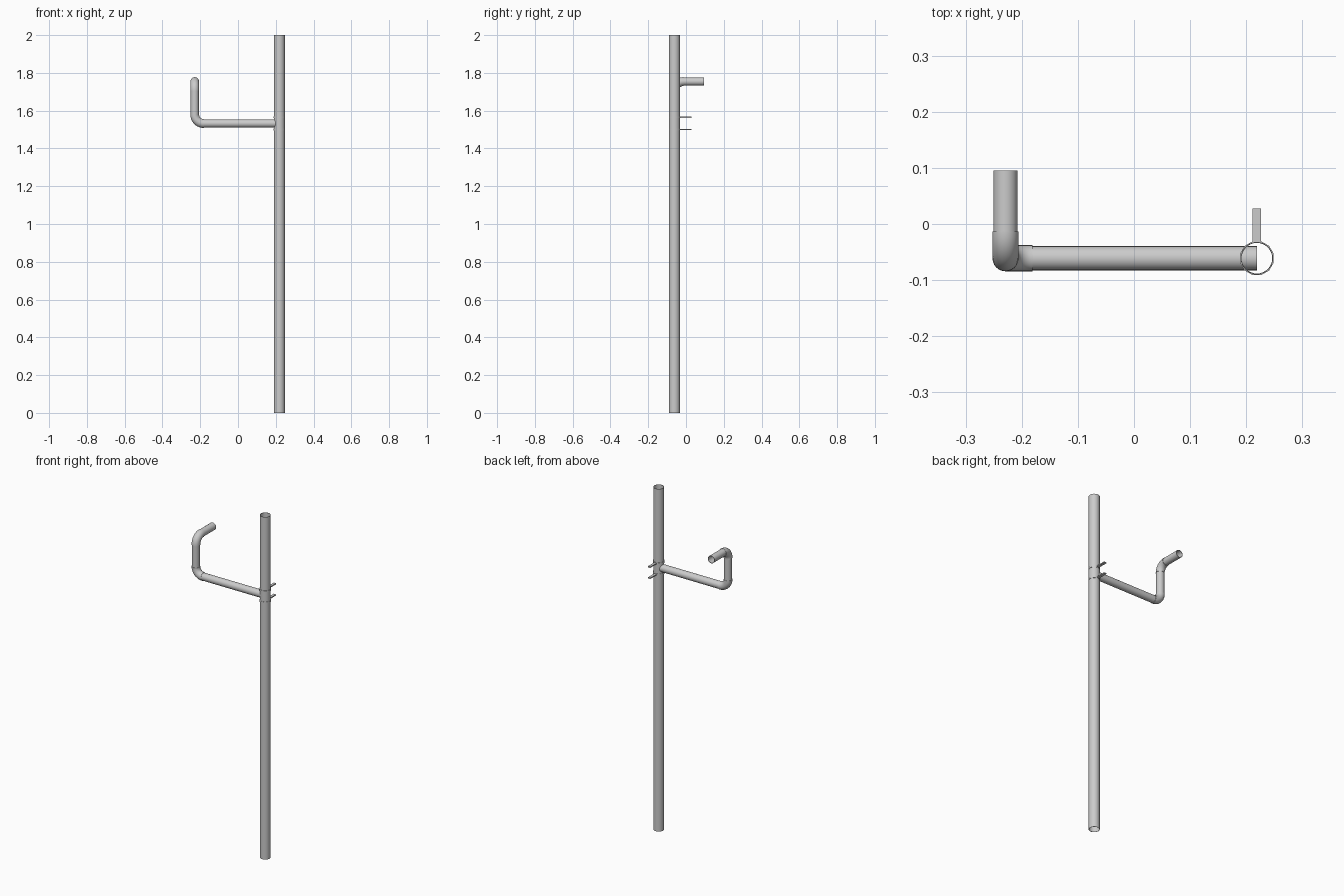
import bpy, bmesh, math
from mathutils import Vector, Matrix

if "Cube" in bpy.data.objects:
    bpy.data.objects.remove(bpy.data.objects["Cube"])

POLE_X, Y0, PIPE_X = 0.219, -0.061, -0.229   # pole axis, common depth, riser axis
LOW_Z, TOP_Z = 1.532, 1.754                  # heights of arm and outlet
PIPE_R, ELBOW_R, BEND = 0.0215, 0.0233, 0.047


def tube(name, path, radius, wall, sides=24):
    """Hollow open pipe swept along a planar path, with square-cut ends."""
    pts = [Vector(p) for p in path]
    dirs = [(pts[min(i + 1, len(pts) - 1)] - pts[max(i - 1, 0)]).normalized()
            for i in range(len(pts))]
    up = dirs[0].orthogonal().normalized()
    bm = bmesh.new()
    loops = []
    for i, (p, d) in enumerate(zip(pts, dirs)):
        if i:
            up = (dirs[i - 1].rotation_difference(d) @ up).normalized()
        side = d.cross(up)
        ang = [2 * math.pi * k / sides for k in range(sides)]
        loops.append([[bm.verts.new(p + r * (math.cos(a) * up + math.sin(a) * side))
                       for a in ang] for r in (radius, radius - wall)])

    def bridge(a, b):
        for k in range(sides):
            n = (k + 1) % sides
            bm.faces.new((a[k], a[n], b[n], b[k]))

    for (o0, i0), (o1, i1) in zip(loops, loops[1:]):
        bridge(o0, o1)
        bridge(i1, i0)
    bridge(loops[0][1], loops[0][0])
    bridge(loops[-1][0], loops[-1][1])
    bmesh.ops.recalc_face_normals(bm, faces=bm.faces)
    me = bpy.data.meshes.new(name)
    bm.to_mesh(me)
    bm.free()
    ob = bpy.data.objects.new(name, me)
    bpy.context.collection.objects.link(ob)
    bpy.ops.object.select_all(action='DESELECT')
    ob.select_set(True)
    bpy.context.view_layer.objects.active = ob
    bpy.ops.object.shade_smooth_by_angle(angle=math.radians(40))
    return ob


def elbow(name, corner, d1, d2, steps=10):
    """Quarter bend joining two perpendicular legs that meet at the corner."""
    c, d1, d2 = Vector(corner), Vector(d1), Vector(d2)
    centre = c + BEND * (d1 + d2)
    arc = [centre - BEND * (math.cos(t) * d2 + math.sin(t) * d1)
           for t in (math.pi / 2 * i / steps for i in range(steps + 1))]
    # tiny straight lips keep both ends square
    tube(name, [arc[0] + 0.001 * d1] + arc + [arc[-1] + 0.001 * d2], ELBOW_R, 0.003)


def bar(name, size, loc):
    bm = bmesh.new()
    bmesh.ops.create_cube(bm, size=1, matrix=Matrix.Translation(loc) @ Matrix.Diagonal((*size, 1)))
    me = bpy.data.meshes.new(name)
    bm.to_mesh(me)
    bm.free()
    bpy.context.collection.objects.link(bpy.data.objects.new(name, me))


# Tall hollow pole
tube("pole", [(POLE_X, Y0, 0), (POLE_X, Y0, 2)], 0.029, 0.0015, sides=20)

# Pipe run: horizontal arm, riser and rear outlet
tube("arm_pipe", [(PIPE_X + BEND - 0.01, Y0, LOW_Z), (POLE_X, Y0, LOW_Z)], PIPE_R, 0.002)
tube("riser_pipe", [(PIPE_X, Y0, LOW_Z + BEND - 0.01), (PIPE_X, Y0, TOP_Z - BEND + 0.01)], PIPE_R, 0.002)
tube("outlet_pipe", [(PIPE_X, Y0 + BEND - 0.01, TOP_Z), (PIPE_X, 0.095, TOP_Z)], PIPE_R, 0.002)

# Elbow fittings
elbow("lower_elbow", (PIPE_X, Y0, LOW_Z), (1, 0, 0), (0, 0, 1))
elbow("upper_elbow", (PIPE_X, Y0, TOP_Z), (0, 0, -1), (0, 1, 0))

# Clamp bands around the pole, each with a flat tail to the rear
for label, z in (("lower", 1.5), ("upper", 1.565)):
    tube(label + "_clamp_band", [(POLE_X, Y0, z - 0.005), (POLE_X, Y0, z + 0.005)], 0.031, 0.003, sides=12)
    bar(label + "_clamp_tail", (0.015, 0.059, 0.006), (POLE_X, -0.0015, z))
